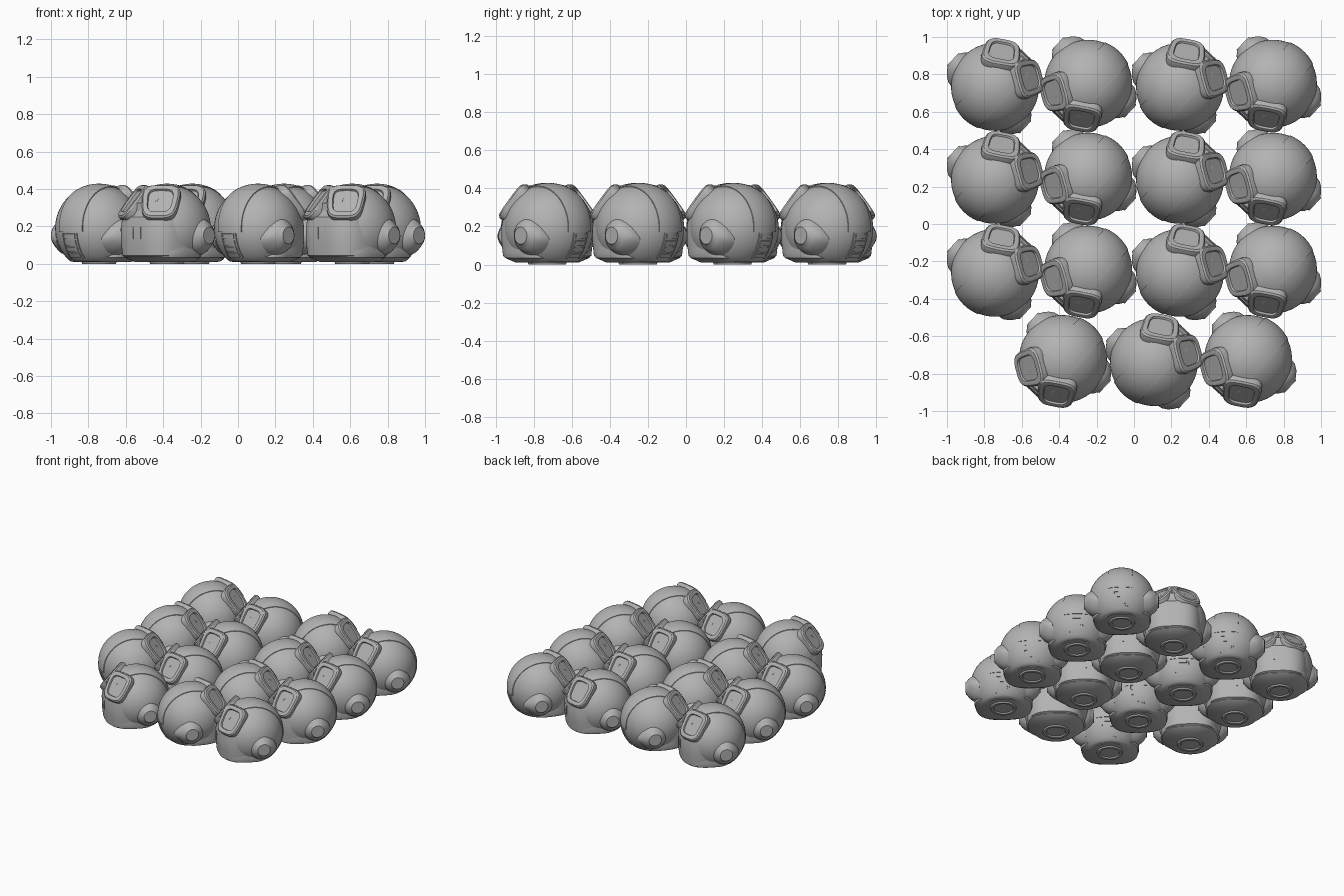
import bpy, math
from mathutils import Vector, Matrix

if "Cube" in bpy.data.objects:
    bpy.data.objects.remove(bpy.data.objects["Cube"])

CZ, R = 0.19, 0.235          # skull centre height and radius

grey = bpy.data.materials.new("plain grey")
grey.diffuse_color = (0.45, 0.45, 0.45, 1)
grey.use_nodes = True
grey.node_tree.nodes["Principled BSDF"].inputs["Base Color"].default_value = grey.diffuse_color


def make(name, verts, faces, angle=32):
    """Mesh object with outward normals and angle-limited smooth shading."""
    me = bpy.data.meshes.new(name)
    me.from_pydata([tuple(v) for v in verts], [], faces)
    me.materials.append(grey)
    ob = bpy.data.objects.new(name, me)
    bpy.context.collection.objects.link(ob)
    bpy.ops.object.select_all(action='DESELECT')
    ob.select_set(True)
    bpy.context.view_layer.objects.active = ob
    bpy.ops.object.mode_set(mode='EDIT')
    bpy.ops.mesh.select_all(action='SELECT')
    bpy.ops.mesh.normals_make_consistent(inside=False)
    bpy.ops.object.mode_set(mode='OBJECT')
    bpy.ops.object.shade_smooth_by_angle(angle=math.radians(angle))
    return ob


def loft(name, rings, angle=32):
    """Skin closed rings of equal length and cap both ends."""
    n = len(rings[0])
    verts = [v for ring in rings for v in ring]
    faces = [(i * n + j, i * n + (j + 1) % n, (i + 1) * n + (j + 1) % n, (i + 1) * n + j)
             for i in range(len(rings) - 1) for j in range(n)]
    last = (len(rings) - 1) * n
    faces += [tuple(range(n)), tuple(range(last, last + n))]
    return make(name, verts, faces, angle)


def circle(r, z, n=48):
    return [(r * math.cos(2 * math.pi * j / n), r * math.sin(2 * math.pi * j / n), z)
            for j in range(n)]


def patch(name, s0, s1, t0, t1, rad, ns, nt):
    """Thin raised plate on the skull: s is sideways, t turns over the top."""
    verts, faces = [], []
    n, m = ns + 1, nt + 1
    for rr in (rad, R - 0.012):
        for i in range(m):
            t = math.radians(t0 + (t1 - t0) * i / nt)
            for j in range(n):
                s = s0 + (s1 - s0) * j / ns
                q = math.sqrt(rr * rr - s * s)
                verts.append((q * math.cos(t), s, CZ + q * math.sin(t)))
    k = n * m
    for i in range(nt):
        for j in range(ns):
            a = i * n + j
            quad = (a, a + 1, a + n + 1, a + n)
            faces += [quad, tuple(v + k for v in reversed(quad))]
    edge = [j for j in range(n)] + [i * n + ns for i in range(1, m)]
    edge += [nt * n + j for j in range(ns - 1, -1, -1)] + [i * n for i in range(nt - 1, 0, -1)]
    for a, b in zip(edge, edge[1:] + edge[:1]):
        faces.append((a, b, b + k, a + k))
    return make(name, verts, faces)


def spow(v, p):
    return math.copysign(abs(v) ** p, v)


def jaw_ring(front, side, back, z, p=0.7, n=56):
    """Plan outline: squarish front, elliptical back (front is +x)."""
    pts = []
    for j in range(n):
        a = 2 * math.pi * j / n
        c, s = math.cos(a), math.sin(a)
        x = front * spow(c, p) if c > 0 else back * c
        pts.append((x, side * spow(s, p if c > 0 else 0.9), z))
    return pts


def rounded(w, h, depth, mat, n=40):
    """Rounded, slightly tapered square in a goggle's own frame."""
    pts = []
    for j in range(n):
        a = 2 * math.pi * (j + 0.5) / n
        u, v = w * spow(math.cos(a), 0.55), h * spow(math.sin(a), 0.55)
        pts.append(mat @ Vector((u * (1 + 0.9 * v), v, depth)))
    return pts


parts = []

# skull: dome, flat underside and neck ring
rings = []
for i in range(22):
    a = math.radians(89 - 135 * i / 21)
    rings.append(circle(R * math.cos(a), CZ + R * math.sin(a)))
rings += [circle(r, z) for r, z in
          ((0.15, 0.013), (0.095, 0.012), (0.09, 0), (0.072, 0), (0.066, 0.009), (0.01, 0.009))]
parts.append(loft("skull", rings))

# raised centre band from goggles to nape
parts.append(patch("crown_band", -0.085, 0.085, 40, 185, R + 0.004, 8, 32))

# nape ladder: backing, slats and rails
parts.append(patch("nape_backing", -0.045, 0.045, 186, 223, R + 0.001, 6, 8))
for i in range(4):
    t = 187 + i * 9
    parts.append(patch("nape_slat", -0.038, 0.038, t, t + 6.5, R + 0.006, 6, 2))
for side in (-1, 1):
    parts.append(patch("nape_rail", side * 0.042, side * 0.052, 186, 223, R + 0.005, 1, 8))

# lower jaw hull and face mask
parts.append(loft("jaw_hull", [jaw_ring(*r) for r in (
    (0.17, 0.14, 0.13, 0.01), (0.215, 0.2, 0.14, 0.035),
    (0.222, 0.208, 0.13, 0.06), (0.2, 0.2, 0.1, 0.12))]))
parts.append(loft("face_mask", [jaw_ring(*r) for r in (
    (0.215, 0.185, -0.05, 0.036), (0.232, 0.198, -0.05, 0.045), (0.24, 0.205, -0.05, 0.12),
    (0.241, 0.206, -0.05, 0.19), (0.232, 0.198, -0.05, 0.25), (0.218, 0.186, -0.05, 0.262))]))


def box(name, c, h):
    rings = [[(c[0] + sx * h[0], c[1] + sy * h[1], c[2] + sz * h[2])
              for sx, sy in ((-1, -1), (1, -1), (1, 1), (-1, 1))] for sz in (-1, 1)]
    return loft(name, rings)


for side in (-1, 1):
    # mouth slots
    parts.append(box("mouth_slot", (0.235, side * 0.028, 0.165), (0.007, 0.006, 0.033)))
    parts.append(box("mouth_slot_outer", (0.228, side * 0.058, 0.165), (0.007, 0.006, 0.033)))

    # ear cone: teardrop base swept backward, flat round tip
    rings = []
    for L, r, back, down in ((0.165, 0.105, 0.112, 0.02), (0.2, 0.1, 0.106, 0.012),
                             (0.228, 0.084, 0.088, 0.004), (0.247, 0.066, 0.066, 0),
                             (0.257, 0.05, 0.05, 0), (0.266, 0.045, 0.045, 0)):
        ring = []
        for j in range(36):
            a = 2 * math.pi * j / 36
            c, s = math.cos(a), math.sin(a)
            x = r * c if c > 0 else back * c
            taper = 1 if c > 0 else 1 - 0.35 * c * c * (back > r)
            ring.append((-0.046 + x, side * L, 0.152 + r * s * taper - down * max(0, -c)))
        rings.append(ring)
    parts.append(loft("ear_cone", rings))

    # goggle: tilted rim with a recessed lens
    az, el = math.radians(32 * side), math.radians(37)
    normal = Vector((math.cos(el) * math.cos(az), math.cos(el) * math.sin(az), math.sin(el)))
    across = Vector((-math.sin(az), math.cos(az), 0)) * side
    up = normal.cross(across) * side
    mat = Matrix((across, up, normal)).transposed().to_4x4()
    mat.translation = Vector((0, 0, CZ))
    rings = [rounded(w, h, d, mat) for w, h, d in (
        (0.095, 0.105, 0.185), (0.102, 0.112, 0.222), (0.1, 0.11, 0.238), (0.092, 0.102, 0.247),
        (0.075, 0.083, 0.25), (0.068, 0.076, 0.248), (0.065, 0.073, 0.237))]
    parts.append(loft("goggle", rings))

# bridge between goggles
parts.append(box("goggle_bridge", (0.195, 0, 0.3), (0.02, 0.025, 0.025)))

# rows of heads: (x, y, facing angle)
A, B = 47, 227
spots = []
for row in range(3):
    y = -0.497 * row
    spots += [(-0.743, 0.733 + y, A), (-0.245, 0.75 + y, B),
              (0.246, 0.733 + y, A), (0.743, 0.75 + y, B)]
spots += [(-0.38, -0.722, B), (0.107, -0.738, A), (0.61, -0.722, B)]

for i, (x, y, deg) in enumerate(spots):
    place = Matrix.Translation((x, y, 0)) @ Matrix.Rotation(math.radians(deg), 4, 'Z')
    for part in parts:
        ob = part
        if i:
            ob = part.copy()
            bpy.context.collection.objects.link(ob)
        ob.matrix_world = place
